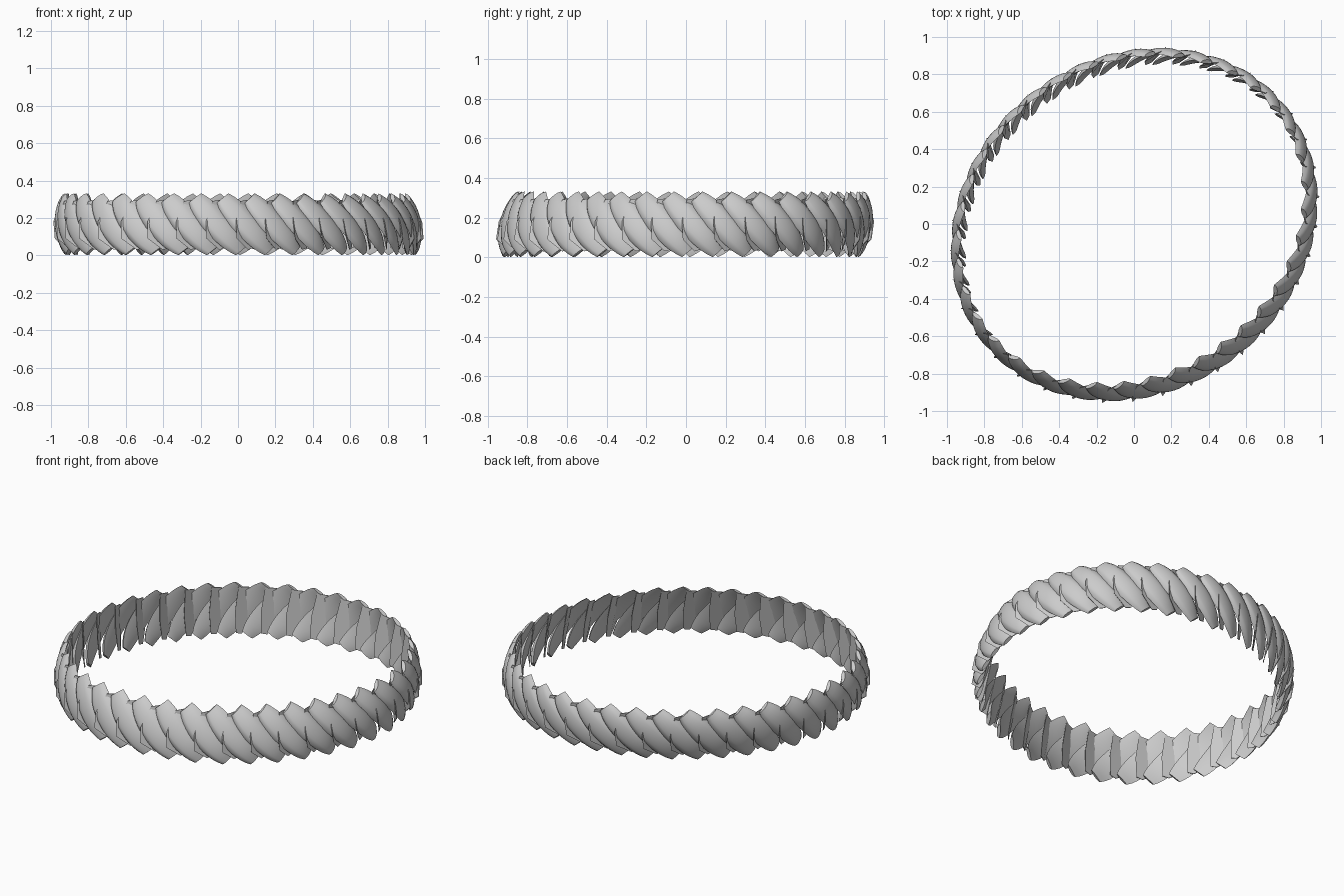
import bpy, bmesh, math

if "Cube" in bpy.data.objects:
    bpy.data.objects.remove(bpy.data.objects["Cube"])

COUNT = 38          # number of overlapping strands
MID = 0.166         # half the band height
A, B, TURN = 0.983, 0.842, math.radians(37)   # slightly oval ring


def place(theta, u, z, r):
    """Map band coordinates (along, height, outward) on to the leaning oval ring."""
    t = theta + u / 0.93
    t -= 0.038 * math.sin(2 * (t - TURN))      # even spacing along the oval
    c, s = math.cos(t - TURN), math.sin(t - TURN)
    rad = A * B / math.sqrt((B * c) ** 2 + (A * s) ** 2) + r
    k = (z - MID) / MID
    rad += k * (-0.018 * math.cos(t) + 0.028 * math.sin(t))
    return (rad * math.cos(t), rad * math.sin(t), z)


def finish(bm, name, angle):
    bmesh.ops.recalc_face_normals(bm, faces=bm.faces)
    me = bpy.data.meshes.new(name)
    bm.to_mesh(me)
    bm.free()
    ob = bpy.data.objects.new(name, me)
    bpy.context.collection.objects.link(ob)
    bpy.ops.object.select_all(action='DESELECT')
    ob.select_set(True)
    bpy.context.view_layer.objects.active = ob
    bpy.ops.object.shade_smooth_by_angle(angle=math.radians(angle))
    return ob


def add_strand(bm, theta, ns=12, nw=8):
    """One diagonal leaf, rounded outside and nearly flat inside."""
    rings = []
    for i in range(ns + 1):
        s = -1 + 2 * i / ns
        taper = 1 - 0.42 * abs(s) ** 3
        row = [(-1 + 2 * j / nw, 1) for j in range(nw + 1)]
        row += [(1 - 2 * j / nw, 0) for j in range(1, nw)]
        ring = []
        for w, outer in row:
            u = 0.13 * s + 0.052 * w * taper
            z = MID - 0.14 * s + 0.044 * w * taper
            r = 0.028 * (1 - s * s) - 0.014 - 0.012 * w
            if outer:
                r += 0.030 * math.sqrt(max(0, 1 - w * w)) * taper
            else:
                r -= 0.006 * (1 - w * w)
            ring.append(bm.verts.new(place(theta, u, z, r)))
        rings.append(ring)
    n = len(rings[0])
    for a, b in zip(rings, rings[1:]):
        for j in range(n):
            bm.faces.new((a[j], a[(j + 1) % n], b[(j + 1) % n], b[j]))
    bm.faces.new(rings[0])
    bm.faces.new(rings[-1])


def add_scale(bm, theta):
    """One thin upright plate: its tip cuts through outside, its edge steps inside."""
    outline = [(-0.050, 0.09, 0.050), (-0.055, 0.18, 0.050), (-0.03, 0.29, 0.006),
               (0.03, 0.30, -0.018), (0.05, 0.16, -0.024), (0.045, 0.04, -0.022),
               (0.01, 0.03, -0.008)]
    front = [bm.verts.new(place(theta, u, z, r + 0.002)) for u, z, r in outline]
    back = [bm.verts.new(place(theta, u, z, r - 0.002)) for u, z, r in outline]
    bm.faces.new(front)
    bm.faces.new(back[::-1])
    n = len(outline)
    for j in range(n):
        k = (j + 1) % n
        bm.faces.new((front[j], front[k], back[k], back[j]))


# twisted outer strands and stepped inner plates
strands, scales = bmesh.new(), bmesh.new()
for i in range(COUNT):
    th = 2 * math.pi * i / COUNT
    add_strand(strands, th)
    add_scale(scales, th)
finish(strands, "twisted_strands", 40)
finish(scales, "inner_plates", 25)
